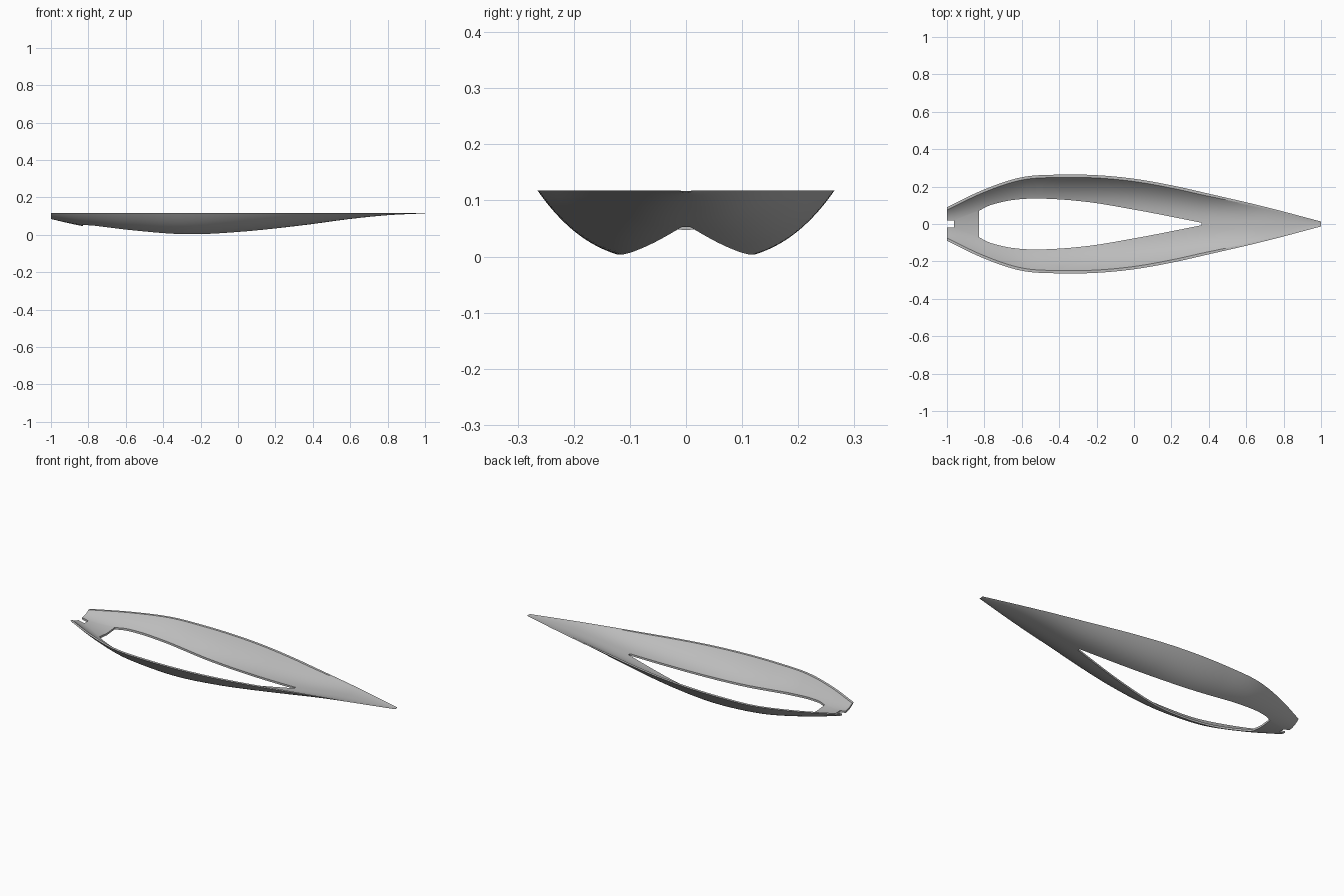
import bpy
import bmesh
import math

cube = bpy.data.objects.get("Cube")
if cube:
    bpy.data.objects.remove(cube, do_unlink=True)

TOP = 0.118
STERN, NOTCH, HOLE_BACK, HOLE_FRONT, BOW = -1.0, -0.962, -0.83, 0.36, 1.0

# Half width of the rim, keel height and half width of the floor opening, along x
WIDTH = [(-1, .09), (-.8, .185), (-.6, .25), (-.4, .264), (-.2, .261),
         (0, .242), (.2, .207), (.4, .162), (.7, .092), (1, .013)]
KEEL = [(-1, .084), (-.83, .047), (-.6, .012), (-.3, -.009), (0, .012),
        (.36, .053), (.6, .085), (.8, .105), (1, .115)]
OPENING = [(-.83, .07), (-.77, .1), (-.65, .128), (-.5, .136), (-.25, .118),
           (0, .077), (.2, .039), (.36, .007)]


def curve(points, x):
    """Smooth interpolation through the points."""
    last = len(points) - 1

    def slope(i):
        a, b = points[max(i - 1, 0)], points[min(i + 1, last)]
        return (b[1] - a[1]) / (b[0] - a[0])

    x = min(max(x, points[0][0]), points[-1][0])
    i = 0
    while i < last - 1 and x > points[i + 1][0]:
        i += 1
    (x0, y0), (x1, y1) = points[i], points[i + 1]
    h = x1 - x0
    t = (x - x0) / h
    u = 1 - t
    return (y0 * (1 + 2 * t) * u * u + slope(i) * h * t * u * u
            + y1 * t * t * (3 - 2 * t) - slope(i + 1) * h * t * t * u)


def opening(x):
    if x <= NOTCH:
        return 0.018
    if x < HOLE_BACK:
        t = (x - NOTCH) / (HOLE_BACK - NOTCH)
        return 0.018 + t * (OPENING[0][1] - 0.018)
    return curve(OPENING, x)


def span(a, b, n):
    return [a + (b - a) * i / n for i in range(n)]


stations = (span(STERN, NOTCH, 3) + span(NOTCH, HOLE_BACK, 8)
            + span(HOLE_BACK, HOLE_FRONT, 56) + span(HOLE_FRONT, BOW, 28) + [BOW])
SIDE = 16                       # strips from opening to rim
HALF = SIDE + 1                 # plus one strip across the floor


def section(x, inside):
    """One cross-section of the shell, from the right rim to the left rim."""
    w, keel, e = curve(WIDTH, x), curve(KEEL, x), opening(x)
    power = 3 - 0.9 * min(max(x, 0), 1)
    if x < -0.6:
        power = 3 + 1.5 * (x + 0.6)
    e = min(e, w * 0.55)
    if inside:
        w -= 0.015 * min(1, (1.05 - x) / 0.7) * (1 if x < 0.95 else 0.5)
        keel += min(0.011, (TOP - keel) * 0.5)
    row = []
    for j in range(-HALF, HALF + 1):
        k = abs(j)
        y = e + (w - e) * (k - 1) / SIDE if k else 0
        z = keel + (TOP - keel) * (y / w) ** power
        row.append((x, math.copysign(y, j), z))
    return row


# Hull shell: outer sheet, inner sheet, and walls joining their borders
bm = bmesh.new()
outer = [[bm.verts.new(c) for c in section(x, False)] for x in stations]
inner = [[bm.verts.new(c) for c in section(x, True)] for x in stations]
partner = {a: b for ro, ri in zip(outer, inner) for a, b in zip(ro, ri)}

for i in range(len(stations) - 1):
    mid = (stations[i] + stations[i + 1]) / 2
    is_open = mid < NOTCH or HOLE_BACK < mid < HOLE_FRONT
    for j in range(2 * HALF):
        if is_open and j in (HALF - 1, HALF):
            continue
        quad = [outer[i][j], outer[i][j + 1], outer[i + 1][j + 1], outer[i + 1][j]]
        bm.faces.new(quad)
        bm.faces.new([partner[v] for v in reversed(quad)])

outside = set(partner)
border = [e.verts[:] for e in bm.edges if e.is_boundary and e.verts[0] in outside]
for a, b in border:
    bm.faces.new((a, b, partner[b], partner[a]))
bmesh.ops.delete(bm, geom=[v for v in bm.verts if not v.link_faces], context='VERTS')
bmesh.ops.recalc_face_normals(bm, faces=bm.faces)

mesh = bpy.data.meshes.new("hull_shell")
bm.to_mesh(mesh)
bm.free()
hull = bpy.data.objects.new("hull_shell", mesh)
bpy.context.collection.objects.link(hull)

# Plain grey
grey = bpy.data.materials.new("plain_grey")
grey.use_nodes = True
colour = (0.5, 0.5, 0.5, 1)
grey.diffuse_color = colour
grey.node_tree.nodes["Principled BSDF"].inputs["Base Color"].default_value = colour
mesh.materials.append(grey)

bpy.ops.object.select_all(action='DESELECT')
hull.select_set(True)
bpy.context.view_layer.objects.active = hull
bpy.ops.object.shade_smooth_by_angle(angle=math.radians(30))
